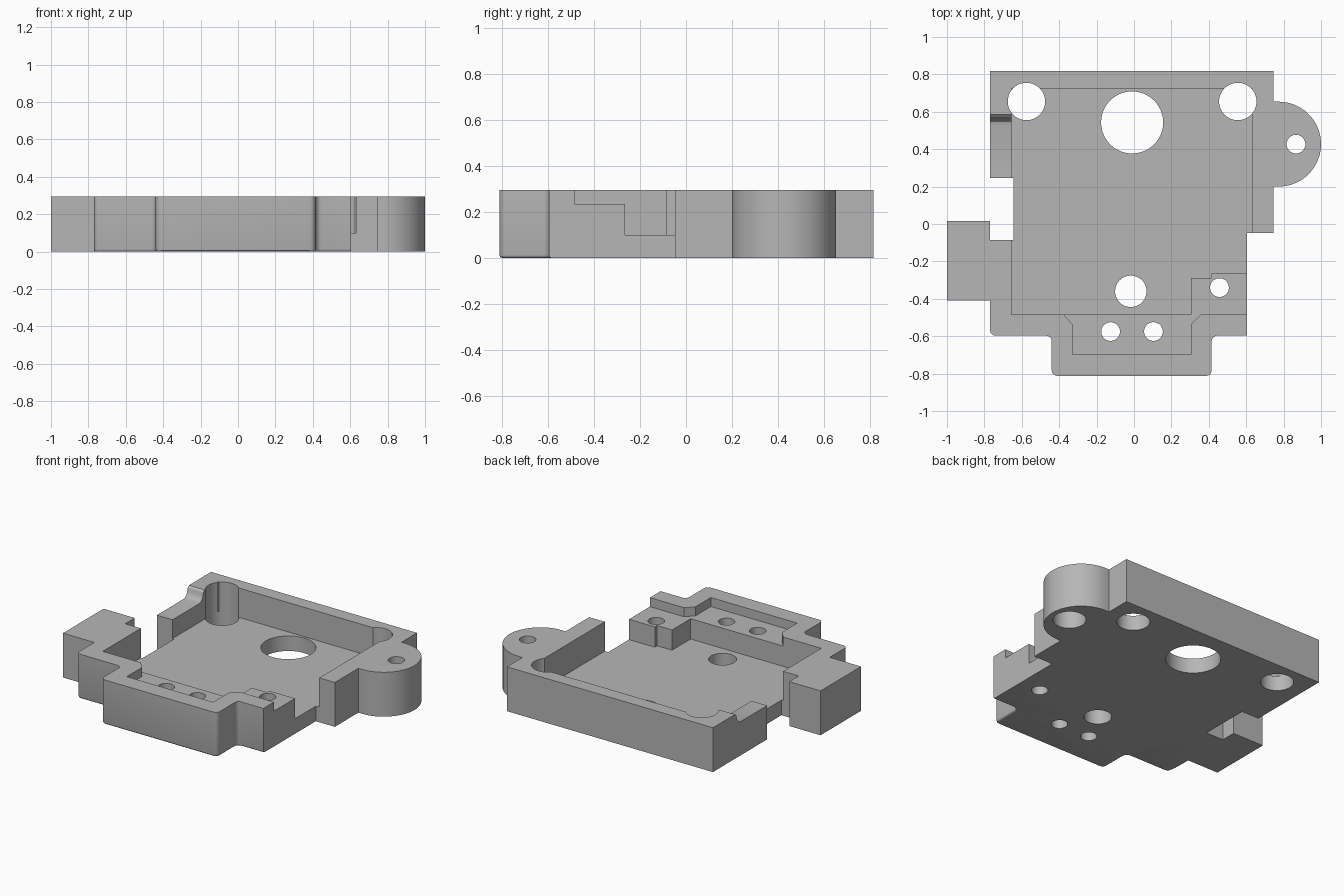
import bpy, bmesh, math
from mathutils import Vector

if "Cube" in bpy.data.objects:
    bpy.data.objects.remove(bpy.data.objects["Cube"])

H, FLOOR, LEDGE = 0.295, 0.10, 0.235

grey = bpy.data.materials.new("plain grey")
grey.diffuse_color = (0.47, 0.47, 0.47, 1)
grey.use_nodes = True
grey.node_tree.nodes["Principled BSDF"].inputs["Base Color"].default_value = grey.diffuse_color


def prism(name, pts, lo, hi, axis='Z', bevel_front=False):
    """Extrude a closed profile; axis X takes (y, z) points, axis Z takes (x, y)."""
    bm = bmesh.new()
    place = (lambda p, h: (p[0], p[1], h)) if axis == 'Z' else (lambda p, h: (h, p[0], p[1]))
    a = [bm.verts.new(place(p, lo)) for p in pts]
    b = [bm.verts.new(place(p, hi)) for p in pts]
    bm.faces.new(a[::-1])
    bm.faces.new(b)
    n = len(pts)
    for i in range(n):
        j = (i + 1) % n
        bm.faces.new((a[i], a[j], b[j], b[i]))
    bmesh.ops.recalc_face_normals(bm, faces=bm.faces)
    if bevel_front:
        edges = [e for e in bm.edges if all(v.co.z < 0.001 and v.co.y < -0.55 for v in e.verts)]
        bmesh.ops.bevel(bm, geom=edges, offset=0.012, segments=3, profile=0.5, affect='EDGES')
    me = bpy.data.meshes.new(name)
    bm.to_mesh(me)
    bm.free()
    ob = bpy.data.objects.new(name, me)
    bpy.context.collection.objects.link(ob)
    return ob


def arc(cx, cy, r, a0, a1, n):
    return [(cx + r * math.cos(math.radians(a0 + (a1 - a0) * i / n)),
             cy + r * math.sin(math.radians(a0 + (a1 - a0) * i / n))) for i in range(n + 1)]


def circle(cx, cy, r, n=48):
    return arc(cx, cy, r, 0, 360, n)[:-1]


def fillet(prev, p, nxt, r=0.03, n=5):
    """Round a right-angled corner."""
    p = Vector(p)
    u = (Vector(prev) - p).normalized()
    v = (Vector(nxt) - p).normalized()
    c = p + r * (u + v)
    return [tuple(c - r * (v * math.cos(t) + u * math.sin(t)))
            for t in (math.pi / 2 * i / n for i in range(n + 1))]


# Front edge of the outline, with rounded corners
front = [(-0.77, -0.41), (-0.77, -0.597), (-0.44, -0.597), (-0.44, -0.812),
         (0.415, -0.812), (0.415, -0.597), (0.605, -0.597)]
rounded = []
for i in range(1, 6):
    rounded += fillet(front[i - 1], front[i], front[i + 1])

# Whole outline: front, right side with mounting ear, back, left side with block
outline = ([front[0]] + rounded
           + [front[-1], (0.605, -0.047), (0.745, -0.047), (0.745, 0.2)]
           + arc(0.773, 0.427, 0.227, -90, 90, 32)
           + [(0.745, 0.654), (0.745, 0.817), (-0.77, 0.817), (-0.77, 0.247),
              (-0.643, 0.247), (-0.643, -0.085), (-0.77, -0.085),
              (-0.77, 0.015), (-1, 0.015), (-1, -0.41)])
housing = prism("housing_tray", outline, 0, H, bevel_front=True)

cutters = []
# Main pocket, open through the gaps in the side walls
cutters.append(prism("main_pocket_cutter", [
    (-0.655, -0.485), (0.305, -0.485), (0.305, -0.29), (0.415, -0.29), (0.415, -0.265),
    (0.7, -0.265), (0.7, -0.06), (0.63, -0.06), (0.63, 0.725), (-0.655, 0.725)], FLOOR, 0.5))
# Shallow recess that leaves the raised ledge and right platform
cutters.append(prism("ledge_cutter", [
    (-0.375, -0.485), (-0.33, -0.535), (-0.33, -0.697), (0.305, -0.697), (0.305, -0.535),
    (0.355, -0.485), (0.7, -0.485), (0.7, -0.1), (-0.375, -0.1)], LEDGE, 0.5))
# Lowered left wall with a curved step
cutters.append(prism("wall_step_cutter", [
    (0.2, 0.225), (0.525, 0.225), (0.545, 0.23), (0.56, 0.245), (0.567, 0.265),
    (0.572, 0.283), (0.585, H), (0.585, 0.4), (0.2, 0.4)], -0.85, -0.65, axis='X'))
# Through holes
holes = [(-0.575, 0.655, 0.1), (0.555, 0.655, 0.1), (-0.01, 0.543, 0.166),
         (-0.017, -0.36, 0.084), (-0.125, -0.575, 0.05), (0.104, -0.575, 0.05),
         (0.457, -0.34, 0.05), (0.866, 0.427, 0.05)]
for x, y, r in holes:
    cutters.append(prism("hole_cutter", circle(x, y, r), -0.1, 0.5))
# Counterbore under the mounting ear
cutters.append(prism("counterbore_cutter", circle(0.866, 0.427, 0.1), -0.1, 0.15))

bpy.context.view_layer.objects.active = housing
housing.select_set(True)
for c in cutters:
    m = housing.modifiers.new("cut", 'BOOLEAN')
    m.operation = 'DIFFERENCE'
    m.solver = 'EXACT'
    m.object = c
    bpy.ops.object.modifier_apply(modifier=m.name)
    bpy.data.objects.remove(c, do_unlink=True)

housing.data.materials.clear()
housing.data.materials.append(grey)
bpy.ops.object.shade_smooth_by_angle(angle=math.radians(30))
